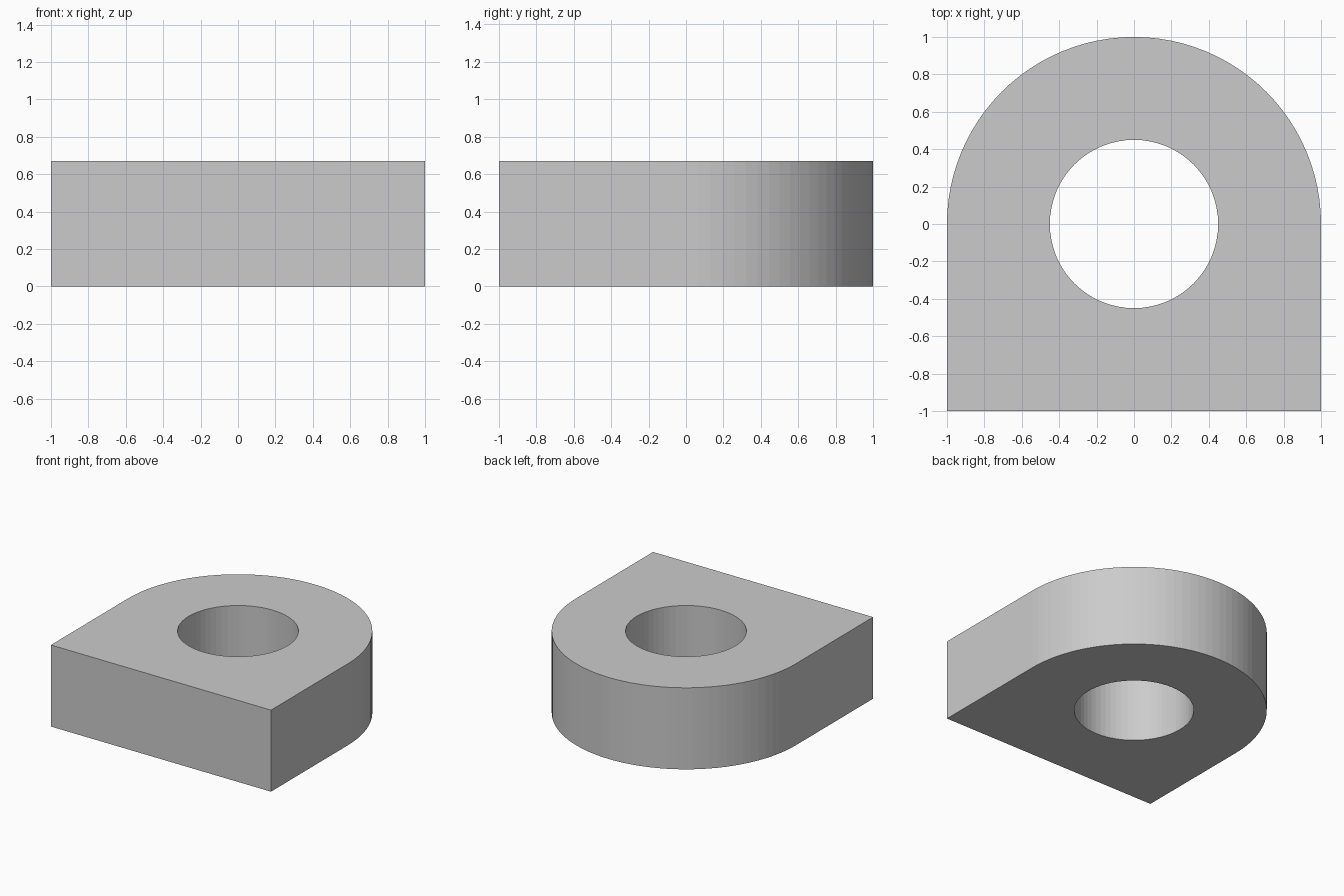
import bpy, bmesh
from math import sin, cos, pi

if "Cube" in bpy.data.objects:
    bpy.data.objects.remove(bpy.data.objects["Cube"])

HEIGHT, OUTER, BORE = 0.67, 1.0, 0.45
ARC_STEPS, BORE_STEPS = 48, 64


def add_loop(bm, points):
    verts = [bm.verts.new((x, y, 0)) for x, y in points]
    return [bm.edges.new((a, b)) for a, b in zip(verts, verts[1:] + verts[:1])]


# Outer profile: half-round back, square front corners
outline = [(OUTER * cos(pi * i / ARC_STEPS), OUTER * sin(pi * i / ARC_STEPS))
           for i in range(ARC_STEPS + 1)]
outline += [(-OUTER, -OUTER), (OUTER, -OUTER)]

# Round bore
bore = [(BORE * cos(2 * pi * i / BORE_STEPS), BORE * sin(2 * pi * i / BORE_STEPS))
        for i in range(BORE_STEPS)]

# Fill between the two loops, then extrude to full height
bm = bmesh.new()
edges = add_loop(bm, outline) + add_loop(bm, bore)
bmesh.ops.triangle_fill(bm, edges=edges, use_beauty=True)
top = bmesh.ops.extrude_face_region(bm, geom=bm.faces[:], use_keep_orig=True)
top_verts = [g for g in top["geom"] if isinstance(g, bmesh.types.BMVert)]
bmesh.ops.translate(bm, verts=top_verts, vec=(0, 0, HEIGHT))
bmesh.ops.recalc_face_normals(bm, faces=bm.faces[:])

mesh = bpy.data.meshes.new("bored_block")
bm.to_mesh(mesh)
bm.free()
bpy.context.collection.objects.link(bpy.data.objects.new("bored_block", mesh))
